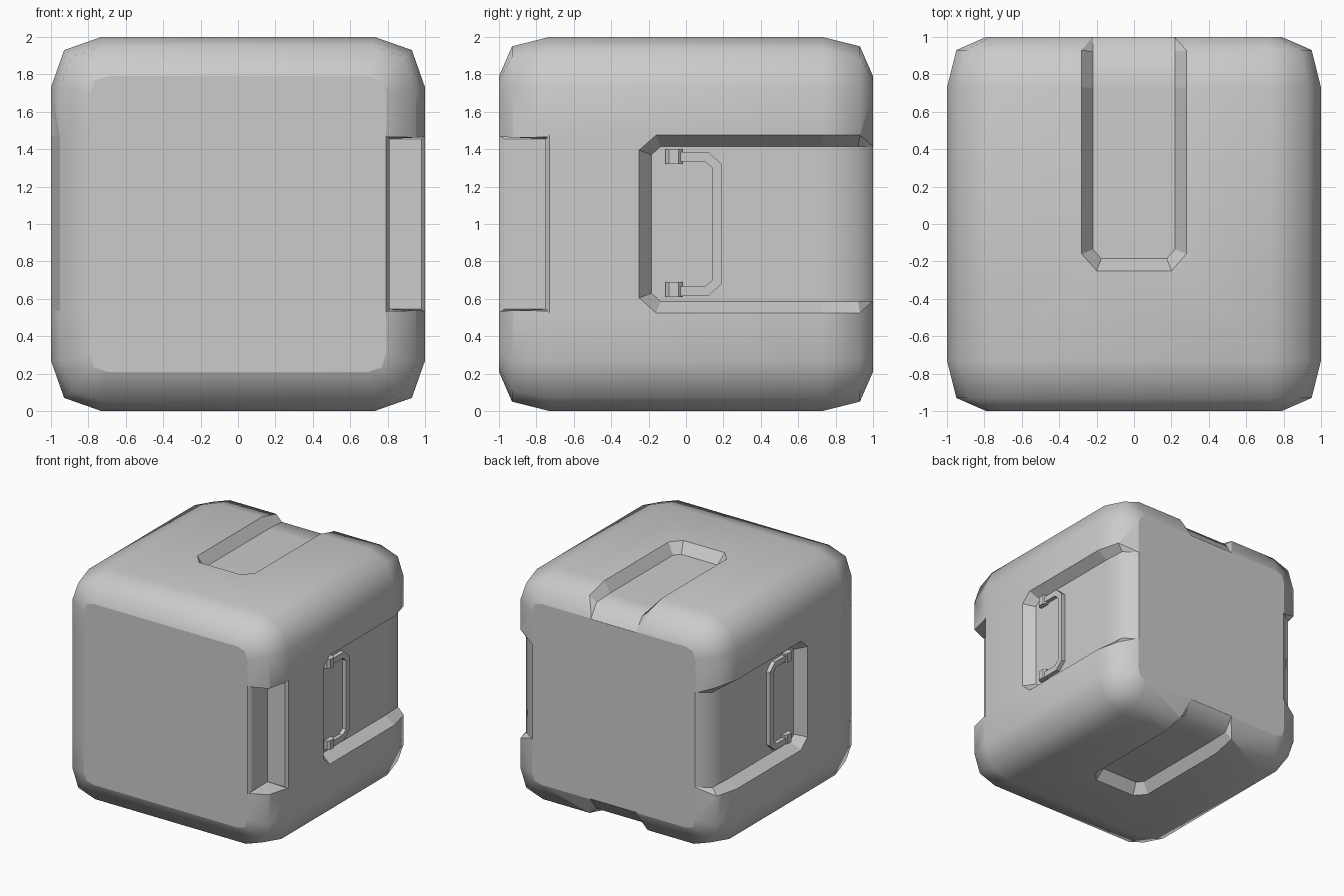
import bpy, bmesh, math
from mathutils import Matrix, Vector

cube = bpy.data.objects.get("Cube")
if cube:
    bpy.data.objects.remove(cube, do_unlink=True)

grey = bpy.data.materials.new("light_grey")
grey.use_nodes = True
tone = (0.6, 0.6, 0.6, 1)
grey.diffuse_color = tone
grey.node_tree.nodes["Principled BSDF"].inputs["Base Color"].default_value = tone
UP = Vector((0, 0, 1))


def finish(bm, name):
    bm.normal_update()
    bmesh.ops.recalc_face_normals(bm, faces=bm.faces)
    if bm.calc_volume(signed=True) < 0:
        bmesh.ops.reverse_faces(bm, faces=bm.faces)
    mesh = bpy.data.meshes.new(name)
    bm.to_mesh(mesh)
    bm.free()
    mesh.materials.append(grey)
    obj = bpy.data.objects.new(name, mesh)
    bpy.context.collection.objects.link(obj)
    return obj


def bridge(bm, rings, smooth=()):
    """Join closed rings of vertices; listed columns are smooth."""
    n = len(rings[0])
    for a, b in zip(rings, rings[1:]):
        for i in range(n):
            j = (i + 1) % n
            bm.faces.new((a[i], a[j], b[j], b[i])).smooth = i in smooth


def prism(bm, outline, place, lo, hi):
    """Extrude an outline between two levels; place maps it to 3D."""
    rings = [[bm.verts.new(place(p, q, h)) for p, q in outline] for h in (lo, hi)]
    bridge(bm, rings)
    bm.faces.new(rings[0])
    bm.faces.new(rings[1])


# Body: rounded square sections lofted from front to back
def section(bm, y, size, r):
    k = size - 0.26 * r
    quarter = [(size, size - r), (k, k), (size - r, size)]
    pts = []
    for turn in range(4):
        rot = Matrix.Rotation(turn * math.pi / 2, 2)
        pts += [rot @ Vector(p) for p in quarter]
    return [bm.verts.new((p.x, y, p.y + 1)) for p in pts]


bm = bmesh.new()
profile = [(1, 0.79, 0.09), (0.93, 0.95, 0.22), (0.73, 1, 0.27)]
rings = [section(bm, -y, s, r) for y, s, r in profile]
rings += [section(bm, y, s, r) for y, s, r in reversed(profile)]
bridge(bm, rings, range(12))
bm.faces.new(rings[0])
bm.faces.new(rings[-1])
body = finish(bm, "body")


# Sloped-wall slots, open at the back
def slot(turn, w):
    bm = bmesh.new()
    wi = w - 0.06
    # outer y, width, height, then floor y, width, height
    stations = [
        (-0.25, w - 0.08, 1, -0.185, wi - 0.045, 0.91),
        (-0.16, w, 1, -0.135, wi, 0.91),
        (0.73, w, 1, 0.73, wi, 0.91),
        (0.93, w, 0.95, 0.92, wi, 0.9),
        (1, wi + 0.003, 0.8, 1, wi, 0.785),
        (1.05, wi + 0.003, 0.72, 1.05, wi, 0.7)]
    rot = Matrix.Rotation(turn, 3, "Y")
    rows = []
    for yo, wo, ho, yi, wf, hf in stations:
        half = [(wo, yo, 1.2), (wo, yo, ho), (wf, yi, hf)]
        pts = [(-x, y, z) for x, y, z in half] + half[::-1]
        rows.append([bm.verts.new(rot @ Vector(p) + UP) for p in pts])
    bridge(bm, rows, (2,))
    for end in (rows[0], rows[-1]):
        bm.faces.new((end[0], end[1], end[4], end[5]))
        bm.faces.new(end[1:5])
    return finish(bm, "slot_cutter")


# Front corner pockets with bevelled rims
def pocket(side):
    bm = bmesh.new()
    outline = [(0.81, -0.75, 0.455), (0.98, -0.75, 0.455), (1, -0.73, 0.475),
               (1.2, -0.73, 0.475), (1.2, -1.2, 0.475), (0.79, -1.2, 0.475),
               (0.79, -1, 0.475), (0.81, -0.97, 0.455)]
    ends = [[bm.verts.new((side * x, y, 1 + s * h)) for x, y, h in outline]
            for s in (-1, 1)]
    bridge(bm, ends)
    for e in ends:
        for a, b in zip(e[1:], e[2:]):
            bm.faces.new((e[0], a, b))
    return finish(bm, "pocket_cutter")


cutters = [slot(i * math.pi / 2, 0.475 if i % 2 else 0.28) for i in range(4)]
cutters += [pocket(side) for side in (-1, 1)]
bpy.context.view_layer.objects.active = body
for cutter in cutters:
    cutter.hide_render = True
    cut = body.modifiers.new("recess", "BOOLEAN")
    cut.operation = "DIFFERENCE"
    cut.solver = "EXACT"
    cut.object = cutter
    bpy.ops.object.modifier_apply(modifier=cut.name)
    bpy.data.objects.remove(cutter, do_unlink=True)


# Side handles: chamfered bracket held by two clips
def handle(side, name):
    bm = bmesh.new()
    outer = [(-0.09, 0.385), (0.12, 0.385), (0.19, 0.32)]
    inner = [(-0.09, 0.335), (0.1, 0.335), (0.14, 0.3)]
    path = [outer + [(y, -z) for y, z in outer[::-1]],
            inner + [(y, -z) for y, z in inner[::-1]]]
    cols = []
    for (yo, zo), (yi, zi) in zip(*path):
        pts = [(0.91, yo, zo), (0.945, yo, zo), (0.945, yi, zi), (0.91, yi, zi)]
        cols.append([bm.verts.new((side * x, y, z + 1)) for x, y, z in pts])
    bridge(bm, cols)
    bm.faces.new(cols[0])
    bm.faces.new(cols[-1])
    finish(bm, name + "_handle")
    bm = bmesh.new()
    clip = [(-0.11, 0.9), (-0.11, 0.935), (-0.09, 0.955),
            (-0.04, 0.955), (-0.02, 0.935), (-0.02, 0.9)]
    for z in (0.61, 1.32):
        prism(bm, clip, lambda y, x, h: (side * x, y, h), z, z + 0.08)
    finish(bm, name + "_handle_clips")


handle(1, "left")
handle(-1, "right")
